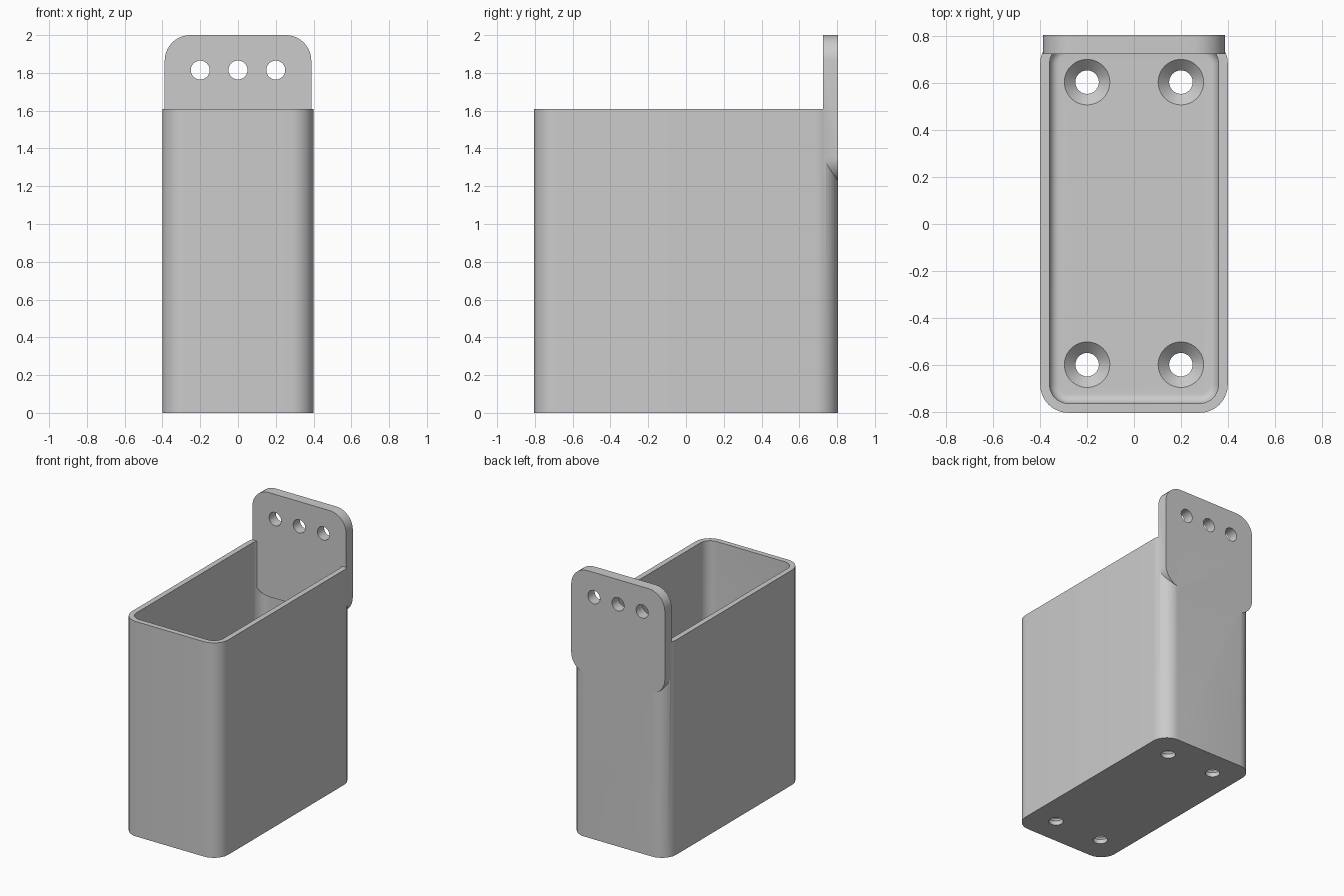
import bpy
import bmesh
from math import sin, cos, pi, radians
from mathutils import Matrix

cube = bpy.data.objects.get("Cube")
if cube:
    bpy.data.objects.remove(cube, do_unlink=True)

grey = bpy.data.materials.new("light grey")
grey.use_nodes = True
COLOUR = (0.6, 0.6, 0.6, 1)
grey.diffuse_color = COLOUR
grey.node_tree.nodes["Principled BSDF"].inputs["Base Color"].default_value = COLOUR

HX, HY, HEIGHT = 0.4, 0.805, 1.61
WALL, FLOOR, FILLET = 0.04, 0.08, 0.04


def rounded_rect(hx, hy, r, steps=10):
    """Outline points of a rounded rectangle, counter-clockwise."""
    points = []
    for q, (sx, sy) in enumerate([(1, 1), (-1, 1), (-1, -1), (1, -1)]):
        for i in range(steps + 1):
            a = (q + i / steps) * pi / 2
            points.append((sx * (hx - r) + r * cos(a), sy * (hy - r) + r * sin(a)))
    return points


def loft(name, layers, matrix=Matrix()):
    """Closed solid through a stack of (outline, height) layers."""
    bm = bmesh.new()
    rings = [[bm.verts.new((x, y, z)) for x, y in outline] for outline, z in layers]
    for low, high in zip(rings, rings[1:]):
        for i in range(len(low)):
            j = (i + 1) % len(low)
            bm.faces.new((low[i], low[j], high[j], high[i]))
    bm.faces.new(rings[0][::-1])
    bm.faces.new(rings[-1])
    bm.transform(matrix)
    bmesh.ops.recalc_face_normals(bm, faces=bm.faces)
    mesh = bpy.data.meshes.new(name)
    bm.to_mesh(mesh)
    bm.free()
    mesh.materials.append(grey)
    ob = bpy.data.objects.new(name, mesh)
    bpy.context.collection.objects.link(ob)
    return ob


def circle(r):
    return [(r * cos(i * pi / 24), r * sin(i * pi / 24)) for i in range(48)]


def combine(target, tool, operation):
    """Apply a boolean and remove its helper."""
    bpy.context.view_layer.objects.active = target
    mod = target.modifiers.new(operation, "BOOLEAN")
    mod.operation, mod.object, mod.solver = operation, tool, "EXACT"
    bpy.ops.object.modifier_apply(modifier=mod.name)
    bpy.data.objects.remove(tool, do_unlink=True)


# Open box with rounded vertical corners
outer = rounded_rect(HX, HY, 0.12)
box = loft("wall_box", [(outer, 0), (outer, HEIGHT)])

# Cavity with a filleted floor edge
layers = []
for i in range(9):
    a = i / 8 * pi / 2
    inset = FILLET * (1 - sin(a))
    outline = rounded_rect(HX - WALL - inset, HY - WALL - inset, 0.08 - inset)
    layers.append((outline, FLOOR + FILLET * (1 - cos(a))))
layers.append((layers[-1][0], HEIGHT + 0.2))
combine(box, loft("cavity_cutter", layers), "DIFFERENCE")

# Rounded mounting plate, flush with the back
upright = Matrix.Translation((0, HY, 1.61)) @ Matrix.Rotation(pi / 2, 4, "X")
tab = rounded_rect(0.388, 0.39, 0.135)
combine(box, loft("back_plate", [(tab, 0), (tab, 0.08)], upright), "UNION")

# Screw holes through the plate
for x in (-0.2, 0, 0.2):
    place = Matrix.Translation((x, HY, 1.815)) @ Matrix.Rotation(pi / 2, 4, "X")
    hole = circle(0.05)
    combine(box, loft("plate_hole_cutter", [(hole, -0.1), (hole, 0.2)], place), "DIFFERENCE")

# Countersunk holes through the floor
for x in (-0.2, 0.2):
    for y in (-0.6, 0.605):
        profile = [(circle(0.05), -0.1), (circle(0.05), FLOOR - 0.047),
                   (circle(0.097), FLOOR), (circle(0.097), FLOOR + 0.05)]
        place = Matrix.Translation((x, y, 0))
        combine(box, loft("floor_hole_cutter", profile, place), "DIFFERENCE")

# Smooth the rounded corners, keep the edges sharp
bpy.ops.object.select_all(action="DESELECT")
box.select_set(True)
bpy.context.view_layer.objects.active = box
bpy.ops.object.shade_smooth_by_angle(angle=radians(30))
